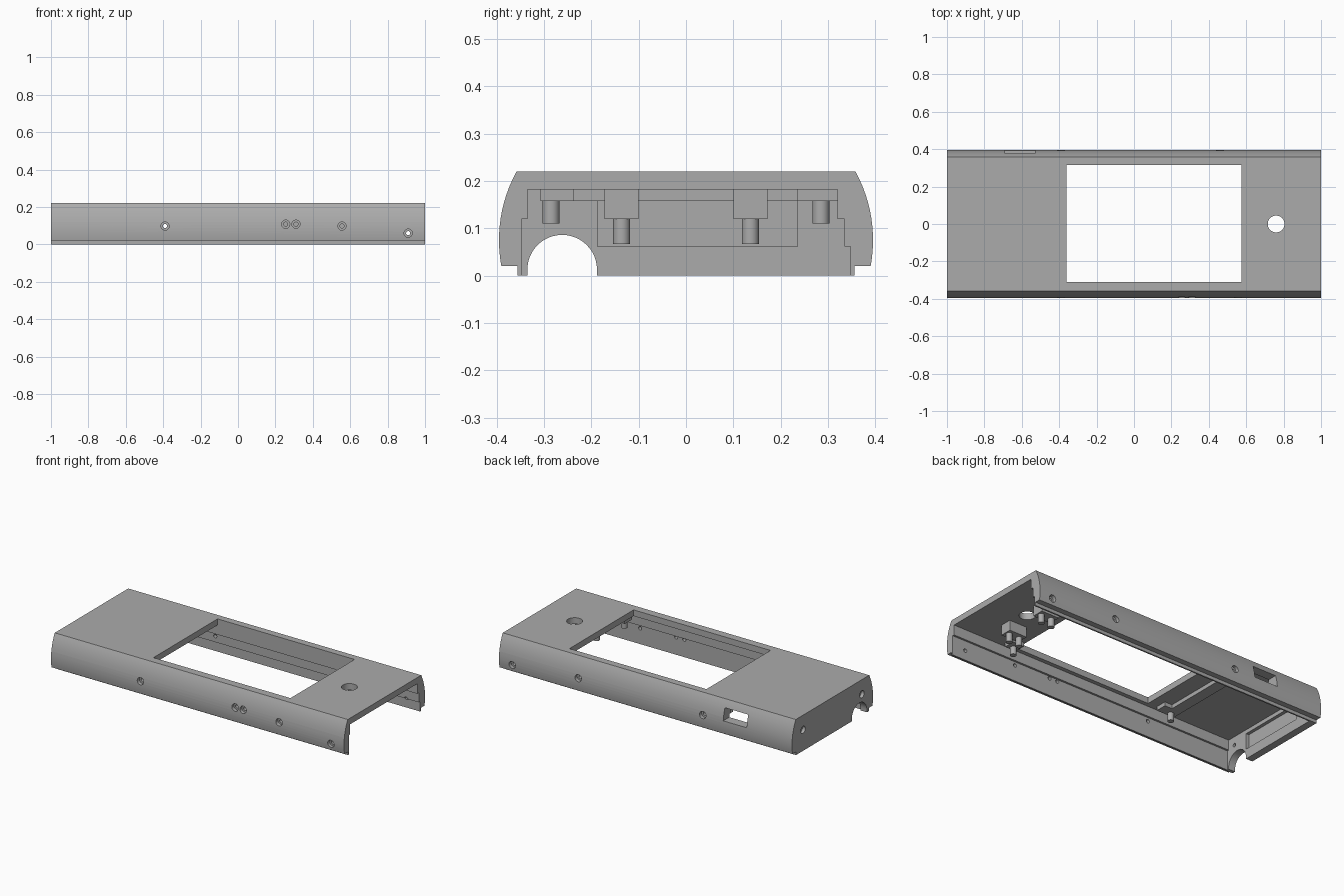
import bpy, bmesh, math
from mathutils import Matrix, Vector

cube = bpy.data.objects.get("Cube")
if cube:
    bpy.data.objects.remove(cube, do_unlink=True)

grey = bpy.data.materials.new("case_grey")
grey.use_nodes = True
COLOUR = (0.41, 0.41, 0.41, 1)
grey.diffuse_color = COLOUR
grey.node_tree.nodes["Principled BSDF"].inputs["Base Color"].default_value = COLOUR


def finish(name, bm):
    bmesh.ops.recalc_face_normals(bm, faces=bm.faces)
    mesh = bpy.data.meshes.new(name)
    bm.to_mesh(mesh)
    bm.free()
    mesh.materials.append(grey)
    ob = bpy.data.objects.new(name, mesh)
    bpy.context.collection.objects.link(ob)
    return ob


def extrude_x(name, profile, x0, x1):
    bm = bmesh.new()
    face = bm.faces.new([bm.verts.new((x0, y, z)) for y, z in profile])
    out = bmesh.ops.extrude_face_region(bm, geom=[face])
    moved = [v for v in out["geom"] if isinstance(v, bmesh.types.BMVert)]
    bmesh.ops.translate(bm, verts=moved, vec=(x1 - x0, 0, 0))
    return finish(name, bm)


def box(name, x0, x1, y0, y1, z0, z1):
    return extrude_x(name, [(y0, z0), (y1, z0), (y1, z1), (y0, z1)], x0, x1)


def rod(name, start, end, radius, sides=24):
    start, end = Vector(start), Vector(end)
    axis = end - start
    bm = bmesh.new()
    turn = axis.to_track_quat("Z", "Y").to_matrix().to_4x4()
    bmesh.ops.create_cone(bm, cap_ends=True, segments=sides, radius1=radius, radius2=radius,
                          depth=axis.length,
                          matrix=Matrix.Translation((start + end) / 2) @ turn)
    return finish(name, bm)


def smooth(ob):
    bpy.ops.object.select_all(action="DESELECT")
    ob.select_set(True)
    bpy.context.view_layer.objects.active = ob
    bpy.ops.object.shade_smooth_by_angle(angle=math.radians(25))


def cut(target, cutters):
    for c in cutters:
        mod = target.modifiers.new(c.name, "BOOLEAN")
        mod.operation, mod.solver, mod.object = "DIFFERENCE", "EXACT", c
    bpy.context.view_layer.update()
    graph = bpy.context.evaluated_depsgraph_get()
    mesh = bpy.data.meshes.new_from_object(target.evaluated_get(graph))
    target.modifiers.clear()
    target.data = mesh
    for c in cutters:
        bpy.data.objects.remove(c, do_unlink=True)


# Outer body: bowed long sides, flat top, narrow lip underneath
side = [(0.356, 0), (0.356, 0.02)]
for i in range(13):
    z = 0.02 + 0.2 * i / 12
    side.append((0.093 + math.sqrt(0.302 ** 2 - (z - 0.075) ** 2), z))
outline = side + [(-y, z) for y, z in reversed(side)]
case = extrude_x("case_shell", outline, -1, 1)

# Stepped cavity, open underneath and at the +x end
cavity = [(-0.347, -0.1), (0.347, -0.1), (0.347, 0.061), (0.335, 0.061), (0.335, 0.12),
          (0.32, 0.12), (0.32, 0.182), (-0.335, 0.182), (-0.335, 0.12), (-0.347, 0.12)]
cutters = [
    extrude_x("cavity", cavity, -0.955, 1.1),
    box("window", -0.36, 0.575, -0.31, 0.315, 0.1, 0.3),
    rod("button_hole", (0.76, 0, 0.15), (0.76, 0, 0.3), 0.045, 40),
    box("side_slot", -0.69, -0.53, 0.3, 0.5, 0.1, 0.175),
    box("end_recess", -0.975, -0.9, -0.187, 0.236, 0.061, 0.158),
]

# Cable arch in the end wall
arch = [(-0.188, -0.1)]
for i in range(25):
    a = math.pi * i / 24
    arch.append((-0.2615 + 0.0735 * math.cos(a), 0.0125 + 0.0735 * math.sin(a)))
arch.append((-0.335, -0.1))
cutters.append(extrude_x("cable_arch", arch, -1.1, -0.9))


# Counterbored screw holes
def screw_hole(surface, inward):
    p, d = Vector(surface), Vector(inward)
    cutters.append(rod("bore", p - d * 0.1, p + d * 0.02, 0.022))
    cutters.append(rod("drill", p - d * 0.1, p + d * 0.13, 0.011))


for x, z in [(-0.39, 0.098), (0.255, 0.108), (0.31, 0.108), (0.556, 0.098), (0.91, 0.06)]:
    screw_hole((x, -0.393, z), (0, 1, 0))
for x, z in [(-0.39, 0.098), (0.46, 0.098), (0.91, 0.06)]:
    screw_hole((x, 0.393, z), (0, -1, 0))
for y in (-0.287, 0.287):
    screw_hole((-1, y, 0.13), (1, 0, 0))
cut(case, cutters)
smooth(case)

# Display mounts: pads under the roof, each with a peg
box("display_bar", -0.54, -0.47, -0.238, 0.234, 0.158, 0.185)
for label, x0, x1, peg_x in [("end", -0.54, -0.42, -0.5), ("button", 0.585, 0.66, 0.62)]:
    for part, y0, y1, peg_y in [("front", -0.307, -0.238, -0.285), ("back", 0.234, 0.32, 0.285)]:
        box(f"{label}_{part}_pad", x0, x1, y0, y1, 0.158, 0.185)
        smooth(rod(f"{label}_{part}_peg", (peg_x, peg_y, 0.11), (peg_x, peg_y, 0.16), 0.018))

# Button board mounts: taller blocks on either side of the hole
for part, y in [("front", -0.136), ("back", 0.136)]:
    box(f"board_{part}_block", 0.68, 0.8, y - 0.036, y + 0.036, 0.12, 0.185)
    for i, x in enumerate((0.705, 0.775)):
        smooth(rod(f"board_{part}_peg_{i + 1}", (x, y, 0.067), (x, y, 0.122), 0.018))
